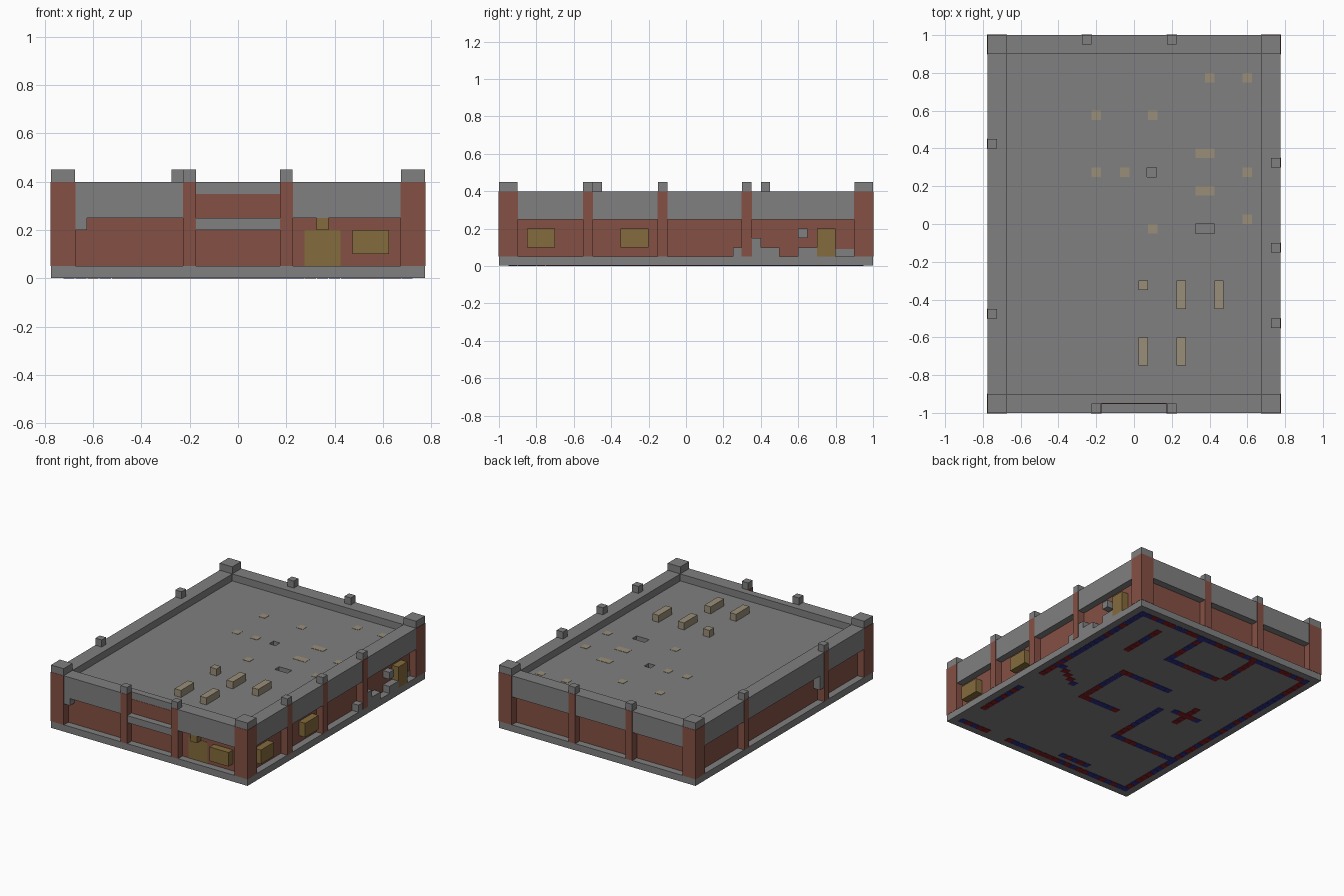
import bpy, random

random.seed(4)
cube = bpy.data.objects.get("Cube")
if cube:
    bpy.data.objects.remove(cube, do_unlink=True)


def material(name, rgb):
    m = bpy.data.materials.new(name)
    m.use_nodes = True
    m.diffuse_color = (*rgb, 1)
    m.node_tree.nodes["Principled BSDF"].inputs["Base Color"].default_value = (*rgb, 1)
    return m


GREY = material("concrete grey", (0.22, 0.215, 0.215))
BRICK = material("brick red", (0.23, 0.08, 0.058))
BROWN = material("ochre brown", (0.23, 0.145, 0.045))
BEIGE = material("dusty beige", (0.32, 0.27, 0.19))
MAROON = material("dark maroon", (0.23, 0.012, 0.016))
NAVY = material("navy blue", (0.03, 0.03, 0.25))

FACES = [(0, 2, 3, 1), (4, 5, 7, 6), (0, 1, 5, 4), (2, 6, 7, 3), (0, 4, 6, 2), (1, 3, 7, 5)]


def boxes(name, mat, spans):
    """One object made of boxes, each given as x, y and z spans."""
    verts, faces = [], []
    for xs, ys, zs in spans:
        n = len(verts)
        verts += [(x, y, z) for z in zs for y in ys for x in xs]
        faces += [tuple(n + i for i in f) for f in FACES]
    mesh = bpy.data.meshes.new(name)
    mesh.from_pydata(verts, [], faces)
    mesh.materials.append(mat)
    ob = bpy.data.objects.new(name, mesh)
    bpy.context.collection.objects.link(ob)
    return ob


def around(c, size):
    return (c - size / 2, c + size / 2)


W, D, S = 0.775, 1.0, 0.05      # half width, half depth, block size
E = 0.002                       # tiny offset for flush colour plates
BAND, POST, CAP = (0.25, 0.4), (S, 0.4), (0.4, 0.45)

# ground slab and brick walls
boxes("ground_slab", GREY, [((-W, W), (-D, D), (E, S))])
boxes("brick_walls", BRICK, [((S - W, W - S), (S - D, D - S), (S, 0.25))])

# parapet with a recessed section over the entrance
T = 2 * S
boxes("parapet", GREY, [
    ((-W, W), (D - T, D), BAND),
    ((-W, T - W), (T - D, D - T), BAND),
    ((W - T, W), (T - D, D - T), BAND),
    ((-W, -0.175), (-D, T - D), BAND),
    ((0.175, W), (-D, T - D), BAND),
    ((-0.175, 0.175), (S - D, T - D), BAND)])
boxes("entrance_sign_panel", BRICK, [((-0.175, 0.175), (S - D - E, S - D), (0.25, 0.35))])
boxes("entrance_beam", GREY, [((-0.175, 0.175), (-D, S - D), (0.2, 0.25))])

# roof with two sunken openings
roof = boxes("roof", GREY, [((T - W, W - T), (T - D, D - T), (0.25, 0.35))])
cutter = boxes("roof_opening_cutter", GREY, [
    (around(0.095, S), around(0.275, S), (0.3, 0.4)),
    (around(0.375, T), around(-0.025, S), (0.3, 0.4))])
cutter.hide_render = True
cutter.hide_viewport = True
cut = roof.modifiers.new("openings", "BOOLEAN")
cut.operation, cut.object, cut.solver = "DIFFERENCE", cutter, "EXACT"

# corner posts and slim columns, each with a cap
feet = []
for sx in (-1, 1):
    for sy in (-1, 1):
        feet.append((around(sx * (W - S), T), around(sy * (D - S), T)))
for x, sy in ((-0.2, -1), (0.2, -1), (-0.25, 1), (0.2, 1)):
    feet.append((around(x, S), around(sy * (D - S / 2), S)))
for sx, rows in ((1, (-0.525, -0.125, 0.325)), (-1, (0.425, -0.475))):
    for y in rows:
        feet.append((around(sx * (W - S / 2), S), around(y, S)))


def grow(span):
    return (span[0] - E, span[1] + E)


boxes("brick_columns", BRICK, [(grow(x), grow(y), POST) for x, y in feet])
boxes("column_caps", GREY, [(x, y, CAP) for x, y in feet])

# windows, doors and lamp
FRONT, SIDE = (-D, S - D), (W - S, W)
boxes("front_window", BROWN, [((0.475, 0.625), FRONT, (0.1, 0.2))])
boxes("front_door", BROWN, [((0.275, 0.425), (S - D - E, S - D), (S, 0.2))])
boxes("front_door_lamp", BROWN, [((0.325, 0.375), FRONT, (0.2, 0.25))])
boxes("side_windows", BROWN, [(SIDE, (y, y + 0.15), (0.1, 0.2)) for y in (-0.85, -0.35)])
boxes("side_door", BROWN, [(SIDE, (0.7, 0.8), (S, 0.2))])

# loose concrete blocks against the walls
boxes("side_rubble", GREY, [
    (SIDE, (0.25, 0.3), (S, 0.1)),
    (SIDE, (0.35, 0.4), (S, 0.15)),
    (SIDE, (0.4, 0.5), (S, 0.1)),
    (SIDE, (0.6, 0.7), (S, 0.1)),
    (SIDE, (0.6, 0.65), (0.15, 0.2)),
    ((W - S, W - S + E), (0.8, 0.9), (S, 0.09))])
boxes("front_bracket", GREY, [((-0.675, -0.625), FRONT, (0.2, 0.25))])
boxes("far_side_bracket", GREY, [((-W, S - W), (-0.45, -0.4), (0.15, 0.25))])

# roof units and flush roof patches
units = [(0.05, -0.325, S)]
units += [(x, y, 0.15) for x, y in ((0.25, -0.375), (0.45, -0.375), (0.05, -0.675), (0.25, -0.675))]
boxes("roof_units", BEIGE, [(around(x, S), around(y, l), (0.35, 0.4)) for x, y, l in units])
spots = [(0.4, 0.775, S), (0.6, 0.775, S), (-0.2, 0.575, S), (0.1, 0.575, S), (-0.2, 0.275, S),
         (-0.05, 0.275, S), (0.6, 0.275, S), (0.6, 0.025, S), (0.1, -0.025, S),
         (0.375, 0.375, T), (0.375, 0.175, T)]
boxes("roof_patches", BEIGE, [(around(x, w), around(y, S), (0.35, 0.35 + E)) for x, y, w in spots])

# room plan inlaid in the underside: wall runs of alternating colour
X, Y = W - 0.075, D - 0.075
runs = [(X, Y, -X, Y), (-X, Y, -X, -Y), (-X, -Y, 0.3, -Y), (0.5, -Y, X, -Y),
        (X, Y, X, -0.1), (X, -0.35, X, -0.7),
        (0.7, 0.08, 0.46, -0.08), (0.3, 0.25, 0.3, -0.17), (0.3, -0.17, 0.02, -0.17),
        (-0.2, 0.02, -0.2, -0.43), (-0.2, -0.43, -0.7, -0.43), (0.3, 0.25, -0.08, 0.25),
        (0.47, 0.8, 0.47, 0.5), (0.18, 0.9, 0.18, 0.57), (0.18, 0.57, -0.22, 0.57),
        (-0.27, 0.88, -0.27, 0.62), (-0.3, 0.07, -0.48, 0.07), (-0.39, 0.17, -0.39, -0.03),
        (-0.1, -0.85, -0.3, -0.85)]
plan = {0: [], 1: []}
for x0, y0, x1, y1 in runs:
    n = max(1, round(max(abs(x1 - x0), abs(y1 - y0)) / S))
    colour = random.randint(0, 1)
    for i in range(n + 1):
        if random.random() < 0.5:
            colour = 1 - colour
        t = i / n
        x, y = x0 + (x1 - x0) * t, y0 + (y1 - y0) * t
        plan[colour].append((around(x, 0.046), around(y, 0.046), (0, E)))
boxes("plan_maroon", MAROON, plan[0])
boxes("plan_navy", NAVY, plan[1])
